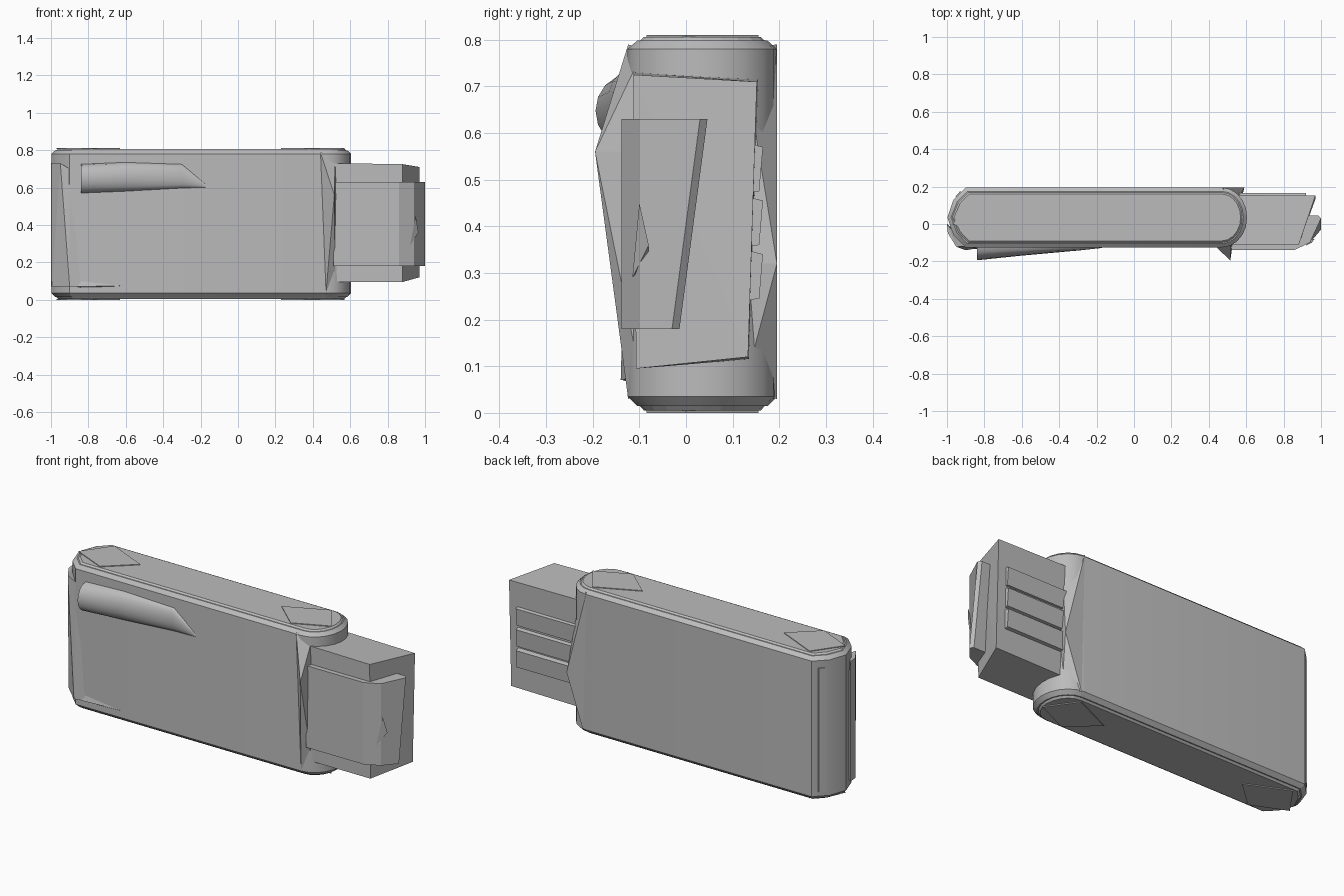
import bpy, bmesh, math
from mathutils import Vector

cube = bpy.data.objects.get("Cube")
if cube:
    bpy.data.objects.remove(cube, do_unlink=True)

grey = bpy.data.materials.new("plain grey")
grey.use_nodes = True
colour = (0.5, 0.5, 0.5, 1)
grey.diffuse_color = colour
grey.node_tree.nodes["Principled BSDF"].inputs["Base Color"].default_value = colour


def finish(name, bm, smooth=None):
    bmesh.ops.recalc_face_normals(bm, faces=bm.faces)
    mesh = bpy.data.meshes.new(name)
    bm.to_mesh(mesh)
    bm.free()
    mesh.materials.append(grey)
    ob = bpy.data.objects.new(name, mesh)
    bpy.context.collection.objects.link(ob)
    if smooth:
        bpy.ops.object.select_all(action="DESELECT")
        ob.select_set(True)
        bpy.context.view_layer.objects.active = ob
        bpy.ops.object.shade_smooth_by_angle(angle=math.radians(smooth))
    return ob


def loft(name, rings, smooth=None):
    """Skin matching rings of points and cap both ends."""
    bm = bmesh.new()
    loops = [[bm.verts.new(p) for p in ring] for ring in rings]
    for a, b in zip(loops, loops[1:]):
        for i in range(len(a)):
            j = (i + 1) % len(a)
            bm.faces.new((a[i], a[j], b[j], b[i]))
    bm.faces.new(loops[0])
    bm.faces.new(loops[-1])
    return finish(name, bm, smooth)


def hull(name, points):
    bm = bmesh.new()
    for p in points:
        bm.verts.new(p)
    bmesh.ops.convex_hull(bm, input=bm.verts)
    return finish(name, bm)


def prism(name, outline, z0, z1):
    return loft(name, [[(x, y, z) for x, y in outline] for z in (z0, z1)])


def capsule(inset, z):
    """Long outline with a chamfered left end and a rounded right end."""
    mid, half = 0.035, 0.16 - inset
    pts = [(-0.9 + inset / 2, mid + half), (-0.965 + inset, mid + half * 0.6),
           (-0.998 + inset, mid), (-0.965 + inset, mid - half * 0.6),
           (-0.9 + inset / 2, mid - half)]
    for i in range(11):
        a = math.radians(-90 + 18 * i)
        pts.append((0.47 + (0.135 - inset) * math.cos(a), mid + half * math.sin(a)))
    return [(x, y, z) for x, y in pts]


# Casing with softened rims
loft("casing", [capsule(0.02, 0.015), capsule(0.0, 0.035),
                capsule(0.0, 0.78), capsule(0.02, 0.798)], 30)

# Thin caps and diamond plates at both rims
diamond = [(-0.97, 0.0), (-0.86, 0.155), (-0.63, 0.05), (-0.78, -0.085)]
for side, z0, z1, z2 in (("top", 0.797, 0.806, 0.81), ("bottom", 0.016, 0.005, 0.0)):
    loft(side + "_cap", [capsule(0.025, z0), capsule(0.035, z1)])
    prism(side + "_right_diamond", diamond, z1, z2)
    prism(side + "_left_diamond", [(-0.4 - x, y) for x, y in diamond], z1, z2)

# Swept ridges where the casing meets the plug
hull("front_ridge", [(0.44, -0.124, 0.79), (0.515, -0.195, 0.56), (0.47, -0.124, 0.03),
                     (0.53, -0.09, 0.56), (0.52, -0.09, 0.78), (0.52, -0.09, 0.04)])
hull("back_ridge", [(0.47, 0.195, 0.79), (0.59, 0.195, 0.32), (0.49, 0.195, 0.03),
                    (0.57, 0.11, 0.32), (0.55, 0.12, 0.78), (0.55, 0.12, 0.04)])

# Plug block with a slanted end
hull("plug", [(0.5, -0.113, 0.73), (0.5, 0.155, 0.715), (0.5, 0.135, 0.115), (0.5, -0.107, 0.095),
              (0.88, -0.113, 0.725), (0.97, 0.152, 0.71), (0.97, 0.133, 0.12), (0.88, -0.107, 0.095)])

# Wedge sleeve wrapped over the front of the plug
sleeve = [(0.51, -0.138), (0.86, -0.138), (0.94, -0.1), (1.0, 0.03), (0.985, 0.046), (0.51, 0.046)]
loft("plug_sleeve", [[(x, y if y < 0 else y - drop, z) for x, y in sleeve]
                     for z, drop in ((0.18, 0.06), (0.63, 0.0))])
hull("sleeve_notch", [(0.92, -0.115, 0.29), (0.95, -0.1, 0.45), (0.965, -0.08, 0.36), (0.93, -0.08, 0.33)])

# Ribbed plate behind the plug
for i in range(3):
    z = 0.24 + i * 0.115
    hull("plug_back_rib", [(x, y, z + h) for x in (0.55, 0.92)
                           for y, h in ((0.12, 0), (0.12, 0.112), (0.157, 0.005), (0.165, 0.1))])

# Tapered half-round clip on the front
rings = []
for x, low, high, depth in ((-0.84, 0.57, 0.725, 0.07), (-0.6, 0.58, 0.735, 0.045),
                            (-0.3, 0.597, 0.725, 0.018), (-0.17, 0.6, 0.615, 0.004)):
    ring = []
    for i in range(9):
        a = math.pi * i / 8
        ring.append((x, -0.124 - depth * math.sin(a),
                     (low + high) / 2 + (high - low) / 2 * math.cos(a)))
    rings.append(ring)
loft("clip", rings, 40)

# Thin guard along the right front corner
hull("corner_guard", [(-1.0, 0.0, 0.73), (-1.0, 0.0, 0.07), (-0.995, -0.05, 0.73), (-0.995, -0.05, 0.07),
                      (-0.95, -0.122, 0.73), (-0.9, -0.14, 0.07), (-0.84, -0.13, 0.07),
                      (-0.9, -0.12, 0.7)])
hull("corner_guard_foot", [(-0.86, -0.135, 0.07), (-0.84, -0.127, 0.1), (-0.63, -0.127, 0.075),
                           (-0.84, -0.12, 0.065), (-0.63, -0.12, 0.07)])

# Slim strip on the right end
hull("end_strip", [(x, y, z) for z in (0.06, 0.74)
                   for x, y in ((-0.93, 0.175), (-0.955, 0.145), (-0.945, 0.14), (-0.92, 0.17))])
